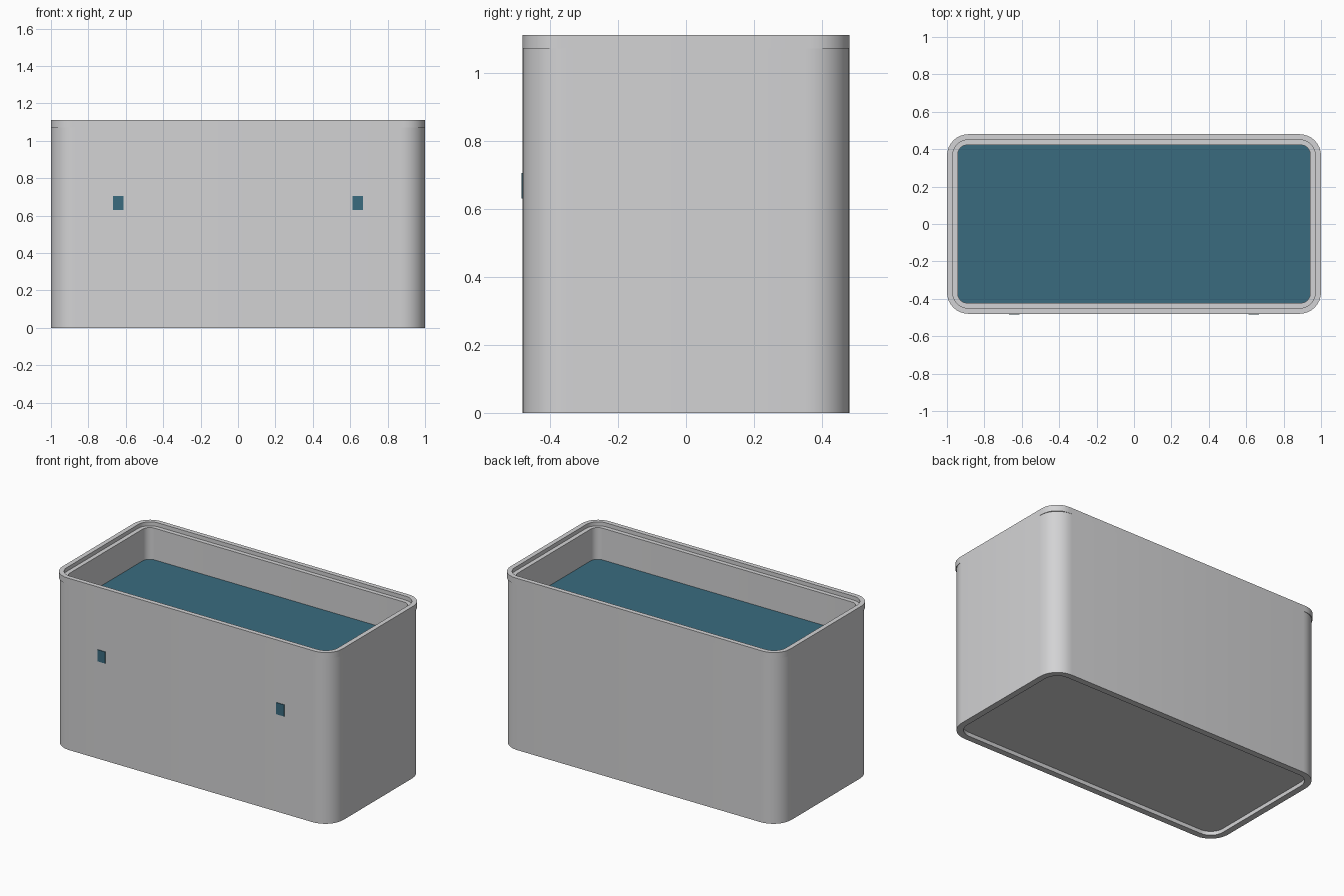
import bpy
import bmesh
from math import cos, sin, pi, radians

cube = bpy.data.objects.get("Cube")
if cube:
    bpy.data.objects.remove(cube, do_unlink=True)


def material(name, color):
    mat = bpy.data.materials.new(name)
    mat.use_nodes = True
    mat.diffuse_color = (*color, 1)
    mat.node_tree.nodes["Principled BSDF"].inputs["Base Color"].default_value = (*color, 1)
    return mat


GREY = material("light grey", (0.65, 0.65, 0.66))
TEAL = material("dark teal", (0.042, 0.148, 0.213))
CORNER_STEPS = 8


def rounded_ring(bm, inset, radius, z):
    """Rounded rectangle, stepped in from the outer footprint."""
    hx, hy = 1.0 - inset, 0.48 - inset
    ring = []
    for quarter, (sx, sy) in enumerate([(1, 1), (-1, 1), (-1, -1), (1, -1)]):
        for step in range(CORNER_STEPS + 1):
            a = (quarter + step / CORNER_STEPS) * pi / 2
            ring.append(bm.verts.new((sx * (hx - radius) + radius * cos(a),
                                      sy * (hy - radius) + radius * sin(a), z)))
    return ring


def loft(name, sections, mat):
    """Skin a list of (inset, radius, z) sections and cap both ends."""
    bm = bmesh.new()
    rings = [rounded_ring(bm, *s) for s in sections]
    for low, high in zip(rings, rings[1:]):
        n = len(low)
        for i in range(n):
            j = (i + 1) % n
            bm.faces.new((low[i], low[j], high[j], high[i]))
    bm.faces.new(rings[0][::-1])
    bm.faces.new(rings[-1])
    bmesh.ops.recalc_face_normals(bm, faces=bm.faces)
    mesh = bpy.data.meshes.new(name)
    bm.to_mesh(mesh)
    bm.free()
    obj = bpy.data.objects.new(name, mesh)
    bpy.context.collection.objects.link(obj)
    mesh.materials.append(mat)
    bpy.ops.object.select_all(action='DESELECT')
    obj.select_set(True)
    bpy.context.view_layer.objects.active = obj
    bpy.ops.object.shade_smooth_by_angle(angle=radians(30))
    return obj


# Box: recessed underside, outer wall, squarer rim, stepped lip, inner wall
loft("box_shell", [
    (0.04, 0.09, 0.025),
    (0.04, 0.09, 0.0),
    (0.0, 0.13, 0.0),
    (0.0, 0.13, 1.07),
    (0.0, 0.115, 1.07),
    (0.0, 0.115, 1.11),
    (0.03, 0.085, 1.11),
    (0.03, 0.085, 1.085),
    (0.058, 0.05, 1.085),
    (0.058, 0.05, 0.86),
], GREY)

# Sunken panel, tucked into the inner wall
loft("inner_panel", [(0.05, 0.05, 0.85), (0.05, 0.05, 0.88)], TEAL)

# Two small plates on the front
for side, x in (("left", 0.64), ("right", -0.64)):
    bpy.ops.mesh.primitive_cube_add(size=1, location=(x, -0.48, 0.668))
    plate = bpy.context.object
    plate.name = side + "_front_plate"
    plate.scale = (0.055, 0.008, 0.075)
    plate.data.materials.append(TEAL)
